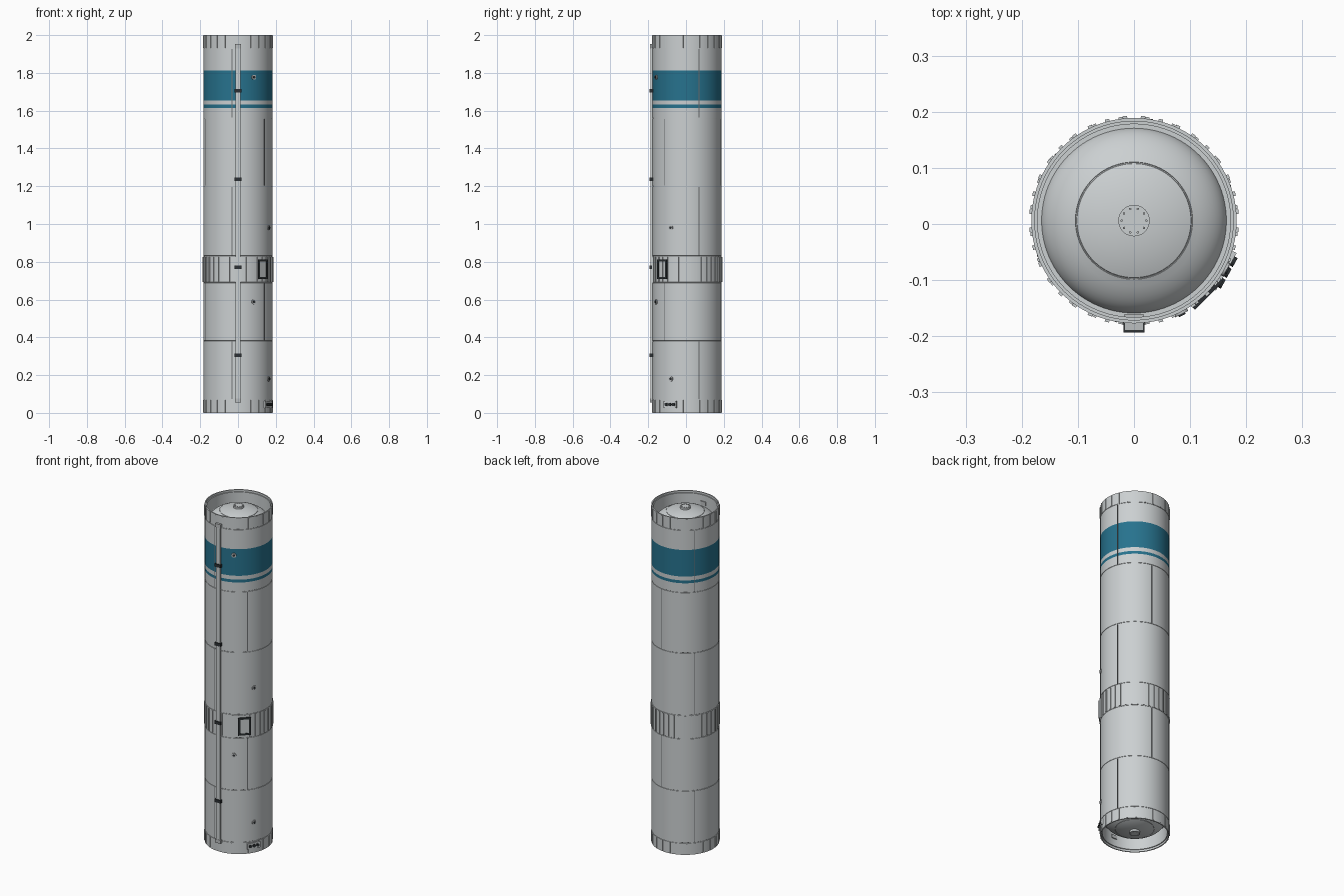
import bpy, bmesh, math
from mathutils import Matrix, Vector

cube = bpy.data.objects.get("Cube")
if cube:
    bpy.data.objects.remove(cube, do_unlink=True)

AXIS_Y = 0.006   # body axis is shifted back to balance the cable duct
R = 0.183        # hull radius


def material(name, r, g, b):
    m = bpy.data.materials.new(name)
    m.use_nodes = True
    m.diffuse_color = (r, g, b, 1)
    m.node_tree.nodes["Principled BSDF"].inputs["Base Color"].default_value = (r, g, b, 1)
    return m


GREY = material("hull grey", 0.60, 0.63, 0.64)
TEAL = material("teal stripe", 0.02, 0.17, 0.27)
SEAM = material("seam grey", 0.16, 0.17, 0.175)
DARK = material("dark fitting", 0.025, 0.03, 0.033)
METAL = material("light metal", 0.50, 0.52, 0.53)


def finish(bm, name, *mats):
    bmesh.ops.recalc_face_normals(bm, faces=bm.faces)
    mesh = bpy.data.meshes.new(name)
    bm.to_mesh(mesh)
    bm.free()
    for m in mats:
        mesh.materials.append(m)
    ob = bpy.data.objects.new(name, mesh)
    ob.location.y = AXIS_Y
    bpy.context.collection.objects.link(ob)
    bpy.ops.object.select_all(action='DESELECT')
    ob.select_set(True)
    bpy.context.view_layer.objects.active = ob
    bpy.ops.object.shade_smooth_by_angle(angle=math.radians(30))
    return ob


def lathe(profile, closed=False, steps=96):
    bm = bmesh.new()
    vs = [bm.verts.new((r, 0, z)) for r, z in profile]
    pairs = list(zip(vs, vs[1:])) + ([(vs[-1], vs[0])] if closed else [])
    es = [bm.edges.new(p) for p in pairs]
    bmesh.ops.spin(bm, geom=vs + es, axis=(0, 0, 1), cent=(0, 0, 0),
                   angle=math.tau, steps=steps, use_duplicate=False)
    bmesh.ops.remove_doubles(bm, verts=bm.verts, dist=1e-5)
    return bm


def around(deg):
    return Matrix.Rotation(math.radians(deg), 4, 'Z')


def add_box(bm, deg, r0, r1, width, z0, z1, t=0):
    """Box standing on the hull: radial span, tangential width and offset, height span."""
    place = Matrix.Translation(((r0 + r1) / 2, t, (z0 + z1) / 2))
    size = Matrix.Diagonal((r1 - r0, width, z1 - z0, 1))
    bmesh.ops.create_cube(bm, size=1, matrix=around(deg) @ place @ size)


def add_stud(bm, deg, r0, r1, radius, z, t=0):
    """Cylinder pointing straight out of the hull."""
    place = Matrix.Translation(((r0 + r1) / 2, t, z)) @ Matrix.Rotation(math.pi / 2, 4, 'Y')
    bmesh.ops.create_cone(bm, cap_ends=True, segments=20, radius1=radius, radius2=radius,
                          depth=r1 - r0, matrix=around(deg) @ place)


# Hull shell with shallow ring grooves and stripe edges
STRIPES = [(1.615, 1.632), (1.655, 1.813)]
outer = []
for z in (0.07, 0.38, 0.69, 0.83, 1.2, 1.56, 1.93):
    outer += [(R, z - .002), (R - .0015, z - .001), (R - .0015, z + .001), (R, z + .002)]
outer += [(R, z) for band in STRIPES for z in band]
outer.sort(key=lambda p: p[1])


def rim(z, s):
    return [(R, z), (.177, z), (.177, z - s * .012), (.172, z - s * .012),
            (.172, z - s * .095), (.16, z - s * .095)]


hull = lathe(rim(0, -1)[::-1] + outer + rim(2, 1), closed=True)
for f in hull.faces:
    c = f.calc_center_median()
    if c.xy.length > .18 and any(a < c.z < b for a, b in STRIPES):
        f.material_index = 1
finish(hull, "hull", GREY, TEAL)

# End domes with a ring seam, a hatch cap and its bolts
for label, z0, s in (("top", 1.895, 1), ("bottom", 0.105, -1)):
    H, A = .085, .166
    arc = [A * math.cos(math.radians(a)) for a in range(0, 91, 5)]
    arc = [r for r in arc if abs(r - .103) > .004] + [.1045, .1038, .1022, .1015]
    prof = []
    for r in sorted(arc, reverse=True):
        dip = .0015 if .102 < r < .104 else 0
        r = max(r, 0)
        prof.append((r, z0 + s * (H * math.sqrt(max(0, 1 - (r / A) ** 2)) - dip)))
    finish(lathe(prof), label + "_dome", GREY)
    zc = z0 + s * (H - .006)
    finish(lathe([(.028, zc), (.028, zc + s * .016), (0, zc + s * .016)], steps=40),
           label + "_dome_cap", GREY)
    bolts = bmesh.new()
    for i in range(10):
        p = Vector((.022, 0, zc + s * .017))
        bmesh.ops.create_cone(bolts, cap_ends=True, segments=8, radius1=.0022, radius2=.0022,
                              depth=.004, matrix=around(36 * i) @ Matrix.Translation(p))
    finish(bolts, label + "_cap_bolts", METAL)

# Stringers around the skirts and the middle ring
for name, count, width, top, z0, z1 in (("bottom_stringers", 24, .007, .186, .003, .067),
                                        ("middle_stringers", 36, .008, .187, .694, .826),
                                        ("top_stringers", 24, .007, .186, 1.933, 1.997)):
    bm = bmesh.new()
    for i in range(count):
        add_box(bm, (i + .5) * 360 / count, .178, top, width, z0, z1)
    finish(bm, name, GREY)

# Lengthwise panel seams, staggered between barrel sections
bm = bmesh.new()
for z0, z1, first in ((.073, .377, 20), (.383, .687, 80), (.833, 1.197, 20),
                      (1.203, 1.557, 80), (1.563, 1.927, 20)):
    for k in range(3):
        add_box(bm, first + 120 * k, R - .004, R + .0008, .004, z0, z1)
finish(bm, "panel_seams", SEAM)

# Cable duct with end fittings and clamps
bm = bmesh.new()
add_box(bm, -90, .178, .194, .026, .06, 1.945)
finish(bm, "cable_duct", GREY)
bm = bmesh.new()
for z0, z1 in ((.055, .075), (1.93, 1.952)):
    add_box(bm, -90, .166, .196, .034, z0, z1)
finish(bm, "duct_end_fittings", METAL)
bm = bmesh.new()
for z in (.305, .77, 1.237, 1.705):
    add_box(bm, -90, .176, .199, .038, z - .009, z + .009)
finish(bm, "duct_clamps", DARK)

# Access hatch: panel and dark frame
bm = bmesh.new()
add_box(bm, -45, .175, .1865, .056, .715, .805)
finish(bm, "hatch_panel", GREY)
bm = bmesh.new()
for side in (-1, 1):
    add_box(bm, -45, .174, .189, .011, .708, .812, t=side * .030)
    zc = .76 + side * .0465
    add_box(bm, -45, .174, .189, .06, zc - .0055, zc + .0055)
finish(bm, "hatch_frame", DARK)

# Service plate with three connectors
bm = bmesh.new()
add_box(bm, -29, .172, .188, .076, .027, .062)
finish(bm, "service_plate", GREY)
bm = bmesh.new()
for t in (-.022, 0, .022):
    add_stud(bm, -29, .18, .194, .009, .0445, t)
finish(bm, "service_connectors", DARK)

# Small vent ports
flanges, bores = bmesh.new(), bmesh.new()
for deg, z in ((-63, 1.777), (-28, .98), (-63, .588), (-28, .18)):
    add_stud(flanges, deg, .178, .187, .013, z)
    add_stud(bores, deg, .18, .19, .0065, z)
finish(flanges, "vent_flanges", METAL)
finish(bores, "vent_bores", DARK)
